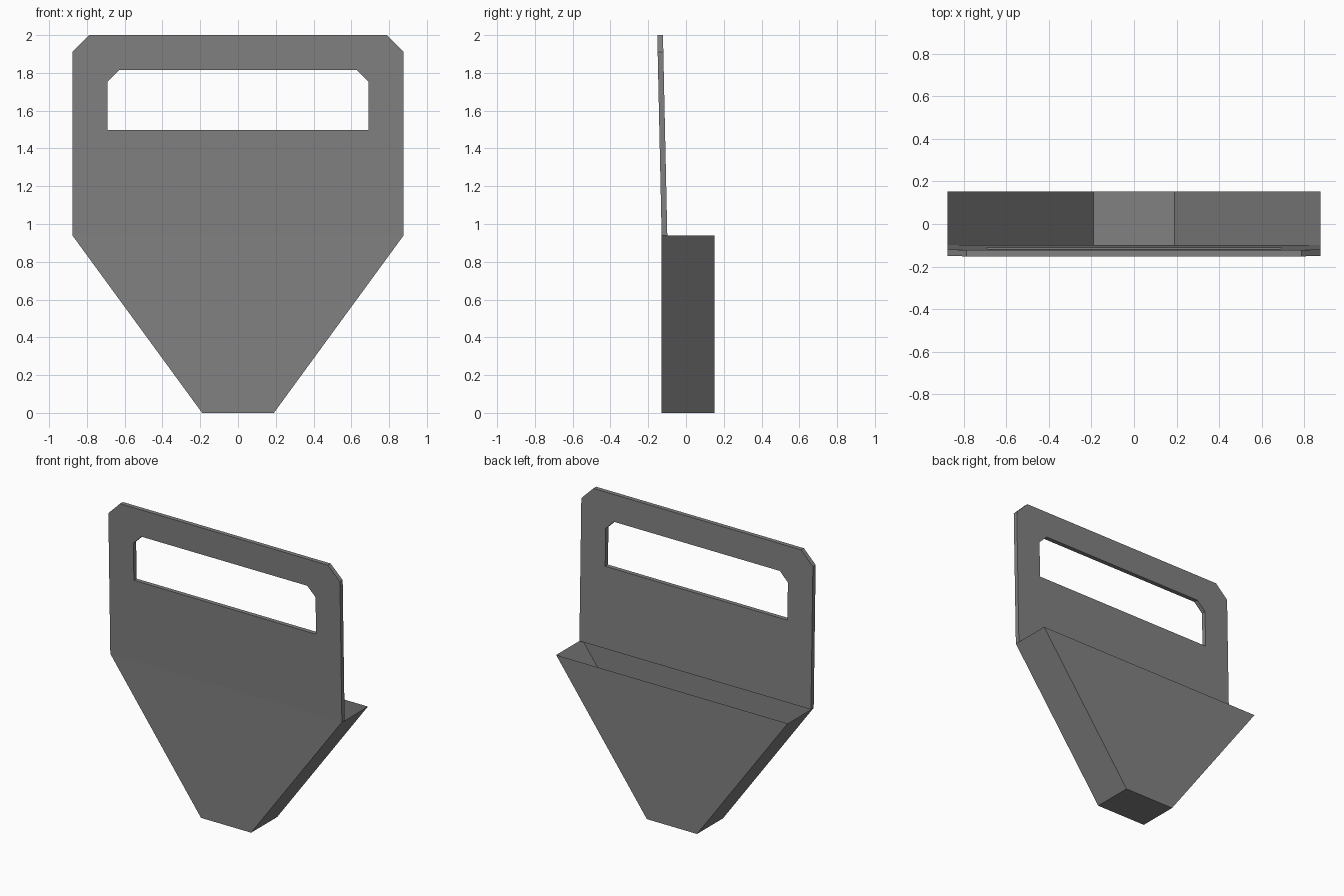
import bpy

cube = bpy.data.objects.get("Cube")
if cube:
    bpy.data.objects.remove(cube)

# Plain grey finish
grey = bpy.data.materials.new("mid grey")
grey.use_nodes = True
colour = (0.22, 0.22, 0.22, 1)
grey.diffuse_color = colour
grey.node_tree.nodes["Principled BSDF"].inputs["Base Color"].default_value = colour

HALF, FOOT = 0.877, 0.19          # half widths of the panel and the pocket floor
FOLD, TOP = 0.94, 2.0             # heights of the pocket rim and the panel top
FRONT, BACK = -0.129, 0.152       # pocket depth
LEAN, THICK = 0.023, 0.03         # panel tilt and thickness


def add_object(name, verts, faces):
    mesh = bpy.data.meshes.new(name)
    mesh.from_pydata(verts, [], faces)
    mesh.materials.append(grey)
    obj = bpy.data.objects.new(name, mesh)
    bpy.context.collection.objects.link(obj)
    return obj


def clipped_outline(half, low, high, cut):
    """Rectangle with both upper corners cut off."""
    side = [(half, low), (half, high - cut), (half - cut, high)]
    return side + [(-x, z) for x, z in reversed(side)]


def on_panel(x, z, depth):
    return (x, FRONT + depth - LEAN * (z - FOLD) / (TOP - FOLD), z)


# Leaning panel with a hand slot: outer and slot rings, front and back
outer = clipped_outline(HALF, FOLD, TOP, 0.09)
slot = clipped_outline(0.69, 1.497, 1.815, 0.062)
n = len(outer)
verts = [on_panel(x, z, d) for d in (0, THICK) for ring in (outer, slot) for x, z in ring]
faces = []
for i in range(n):
    j = (i + 1) % n
    faces.append((i, n + i, n + j, j))                              # front
    faces.append((2*n + i, 2*n + j, 3*n + j, 3*n + i))              # back
    faces.append((i, j, 2*n + j, 2*n + i))                          # outer rim
    faces.append((n + i, 3*n + i, 3*n + j, n + j))                  # slot rim
add_object("handle_panel", verts, faces)

# Open-topped tapered pocket of thin sheet
trapezoid = [(-FOOT, 0), (FOOT, 0), (HALF, FOLD), (-HALF, FOLD)]
verts = [(x, y, z) for y in (FRONT, BACK) for x, z in trapezoid]
add_object("tapered_pocket", verts, [
    (0, 1, 2, 3),      # front wall
    (5, 4, 7, 6),      # back wall
    (0, 4, 5, 1),      # floor
    (1, 5, 6, 2),      # left wall
    (4, 0, 3, 7),      # right wall
])
